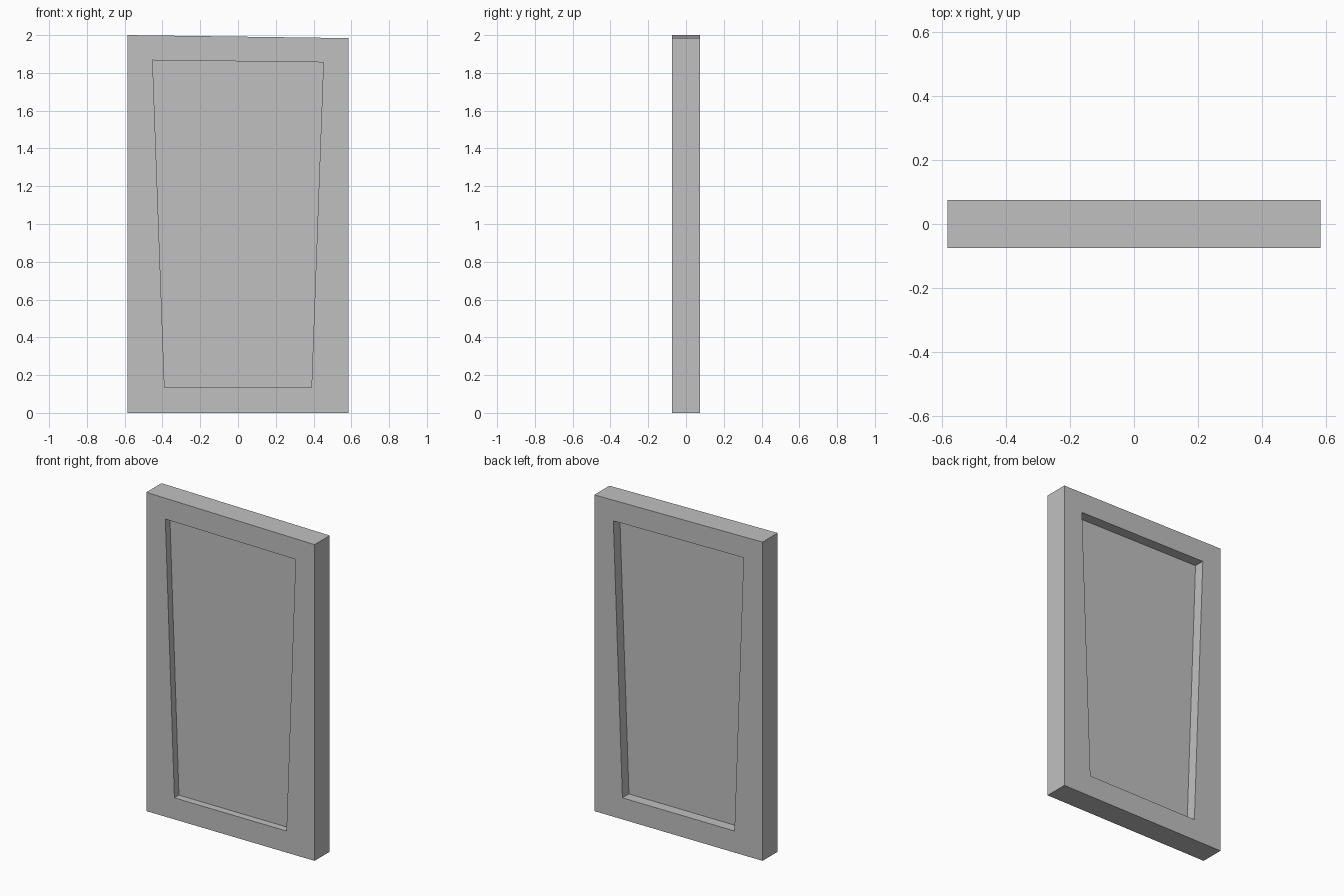
import bpy
import bmesh

cube = bpy.data.objects.get("Cube")
if cube:
    bpy.data.objects.remove(cube, do_unlink=True)

# Single plain grey
grey = bpy.data.materials.new("plain grey")
grey.use_nodes = True
colour = (0.53, 0.53, 0.53, 1)
grey.diffuse_color = colour
grey.node_tree.nodes["Principled BSDF"].inputs["Base Color"].default_value = colour

# Outlines in x and z, clockwise from bottom left
OUTER = [(-0.584, 0), (-0.584, 2), (0.584, 1.984), (0.584, 0)]
OPENING = [(-0.389, 0.135), (-0.452, 1.867), (0.452, 1.856), (0.389, 0.135)]


def add_object(name, bm):
    bmesh.ops.recalc_face_normals(bm, faces=bm.faces)
    mesh = bpy.data.meshes.new(name)
    bm.to_mesh(mesh)
    bm.free()
    mesh.materials.append(grey)
    obj = bpy.data.objects.new(name, mesh)
    bpy.context.collection.objects.link(obj)
    return obj


def loop(bm, outline, y):
    return [bm.verts.new((x, y, z)) for x, z in outline]


def bridge(bm, a, b):
    for i in range(len(a)):
        j = (i + 1) % len(a)
        bm.faces.new((a[i], a[j], b[j], b[i]))


# Surrounding frame with a tapered opening
bm = bmesh.new()
rings = [loop(bm, OUTER, -0.075), loop(bm, OUTER, 0.075),
         loop(bm, OPENING, 0.075), loop(bm, OPENING, -0.075)]
for k in range(4):
    bridge(bm, rings[k], rings[(k + 1) % 4])
add_object("frame", bm)

# Recessed panel filling the opening
bm = bmesh.new()
front, back = loop(bm, OPENING, -0.03), loop(bm, OPENING, 0.01)
bm.faces.new(front)
bm.faces.new(back)
bridge(bm, front, back)
add_object("panel", bm)
